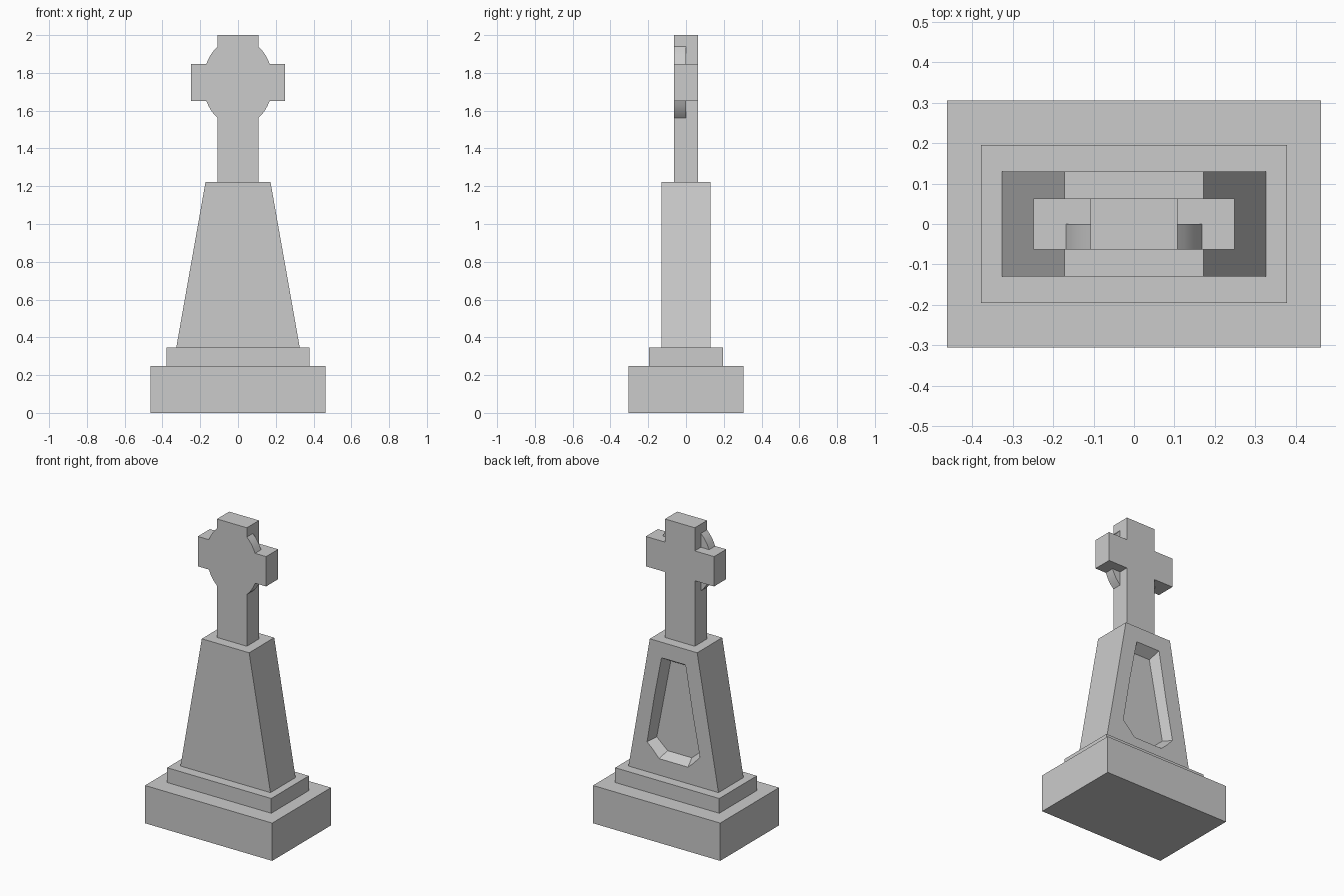
import bpy, bmesh, math

if "Cube" in bpy.data.objects:
    bpy.data.objects.remove(bpy.data.objects["Cube"])


def loft(name, front, y0, y1, back=None):
    """Solid between an (x, z) outline at y0 and a matching outline at y1."""
    bm = bmesh.new()
    a = [bm.verts.new((x, y0, z)) for x, z in front]
    b = [bm.verts.new((x, y1, z)) for x, z in (back or front)]
    bm.faces.new(a)
    bm.faces.new(b[::-1])
    n = len(a)
    for i in range(n):
        j = (i + 1) % n
        bm.faces.new((a[j], a[i], b[i], b[j]))
    bmesh.ops.recalc_face_normals(bm, faces=bm.faces[:])
    me = bpy.data.meshes.new(name)
    bm.to_mesh(me)
    bm.free()
    ob = bpy.data.objects.new(name, me)
    bpy.context.collection.objects.link(ob)
    return ob


def sym(half):
    """Mirror a half outline across x = 0."""
    return half + [(-x, z) for x, z in reversed(half)]


# Stepped base
loft("base_slab", sym([(0.462, 0), (0.462, 0.248)]), -0.305, 0.305)
loft("base_step", sym([(0.378, 0.248), (0.378, 0.345)]), -0.195, 0.195)

# Tapered pedestal with a bevelled panel sunk into the back
pedestal = loft("pedestal", sym([(0.327, 0.345), (0.172, 1.222)]), -0.13, 0.13)
inner = [(0.065, 1.08), (0.167, 0.555), (0.088, 0.485)]
outer = [(0.087, 1.12), (0.192, 0.54), (0.105, 0.453)]
depth = 0.065
# the cutter carries on past the back face with the same slope
past = [(2 * o[0] - i[0], 2 * o[1] - i[1]) for i, o in zip(inner, outer)]
cutter = loft("panel_cutter", sym(inner), 0.13 - depth, 0.13 + depth, sym(past))
cutter.hide_render = True
cutter.hide_viewport = True
cutter.display_type = 'WIRE'
cut = pedestal.modifiers.new("panel", 'BOOLEAN')
cut.operation = 'DIFFERENCE'
cut.solver = 'EXACT'
cut.object = cutter

# Cross
mid, arm = 1.75, 0.098
loft("cross", sym([(0.108, 1.222), (0.108, mid - arm), (0.248, mid - arm),
                   (0.248, mid + arm), (0.108, mid + arm), (0.108, 2.0)]),
     -0.063, 0.063)

# Rounded corner infills on the front half of the cross, mirrored to all four
rx, rz = 0.185, 0.2327
t0 = math.asin(arm / rz)
t1 = math.acos(0.108 / rx)
arc = [(rx * math.cos(t0 + (t1 - t0) * i / 4),
        rz * math.sin(t0 + (t1 - t0) * i / 4)) for i in range(5)]
infill = loft("corner_infills", [(0.108, arm)] + arc, -0.063, 0.0)
infill.location.z = mid
mirror = infill.modifiers.new("four_corners", 'MIRROR')
mirror.use_axis = (True, False, True)
bpy.context.view_layer.objects.active = infill
infill.select_set(True)
bpy.ops.object.shade_smooth_by_angle(angle=math.radians(30))
